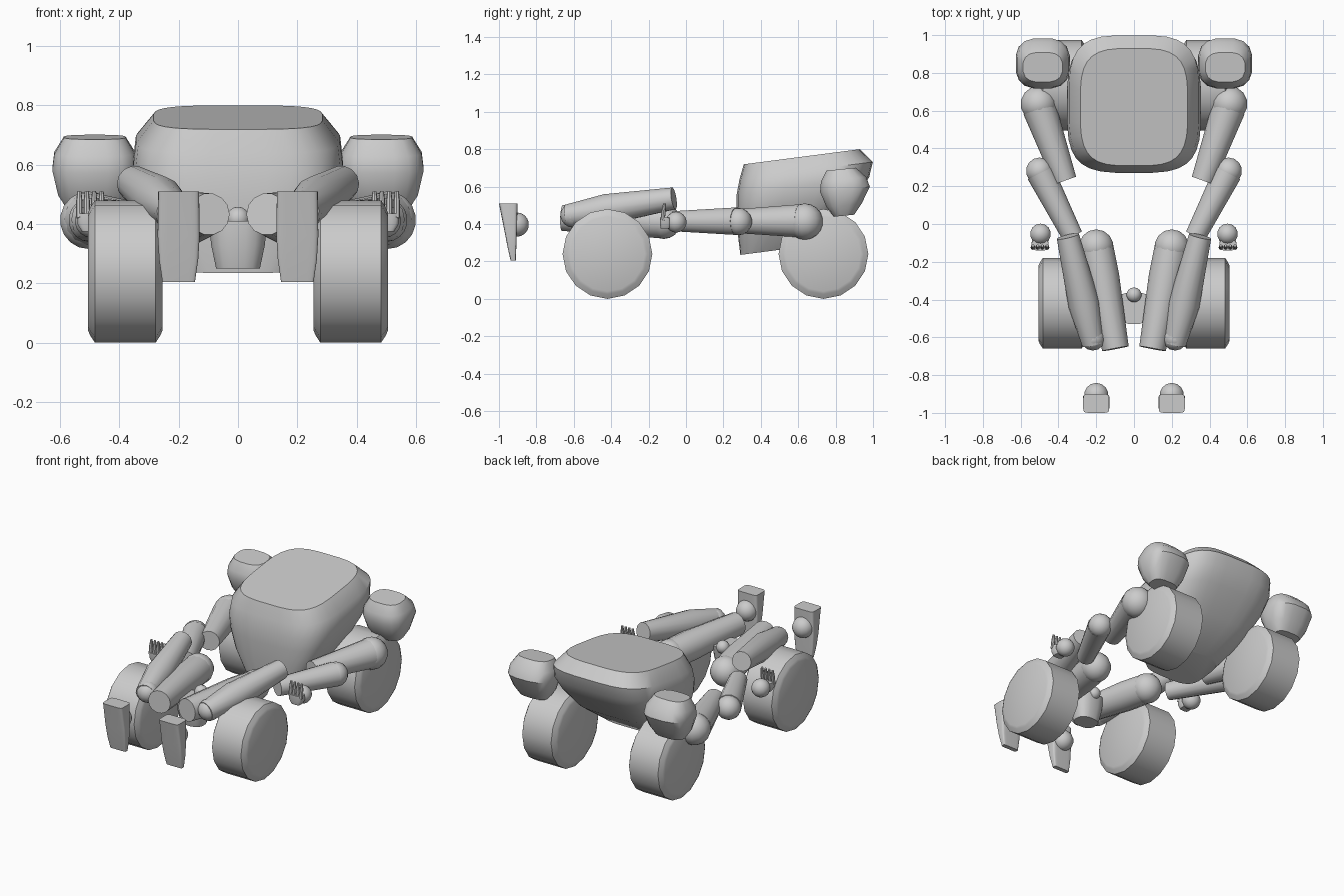
import bpy, bmesh
from math import radians, cos, sin, pi, copysign
from mathutils import Vector, Matrix

if "Cube" in bpy.data.objects:
    bpy.data.objects.remove(bpy.data.objects["Cube"])


def finish(name, bm, mirror=True, angle=35):
    bmesh.ops.recalc_face_normals(bm, faces=bm.faces)
    me = bpy.data.meshes.new(name)
    bm.to_mesh(me)
    bm.free()
    me.shade_smooth()
    me.set_sharp_from_angle(angle=radians(angle))
    ob = bpy.data.objects.new(name, me)
    bpy.context.collection.objects.link(ob)
    if mirror:
        mod = ob.modifiers.new("Mirror", 'MIRROR')
        mod.use_mirror_merge = False
    return ob


def skin(bm, rings):
    rows = [[bm.verts.new(p) for p in r] for r in rings]
    n = len(rows[0])
    for a, b in zip(rows, rows[1:]):
        for i in range(n):
            j = (i + 1) % n
            bm.faces.new((a[i], a[j], b[j], b[i]))
    bm.faces.new(rows[0])
    bm.faces.new(rows[-1])


def loft(name, rows, x=0, power=2, sides=24, tilt=0, pivot=0, mirror=True, angle=35):
    """Rows of (z, y_min, y_max, half_width), rounded-box sections."""
    bm = bmesh.new()
    rings = []
    for z, y0, y1, hx in rows:
        ring = []
        for i in range(sides):
            a = 2 * pi * (i + 0.5) / sides
            c, s = [copysign(abs(v) ** (2 / power), v) for v in (cos(a), sin(a))]
            y = (y0 + y1) / 2 + s * (y1 - y0) / 2
            ring.append((x + hx * c, y, z + tilt * (y - pivot)))
        rings.append(ring)
    skin(bm, rings)
    return finish(name, bm, mirror, angle)


def tube(name, p0, p1, profile, sides=14):
    """Turned limb from p0 to p1; profile is (fraction, radius)."""
    p0, p1 = Vector(p0), Vector(p1)
    q = (p1 - p0).to_track_quat('Z', 'Y')
    bm = bmesh.new()
    skin(bm, [[p0.lerp(p1, t) + q @ Vector((r * cos(2 * pi * i / sides), r * sin(2 * pi * i / sides), 0))
               for i in range(sides)] for t, r in profile])
    return finish(name, bm)


def ball(name, centre, r, mirror=True):
    bm = bmesh.new()
    bmesh.ops.create_uvsphere(bm, u_segments=14, v_segments=9, radius=r,
                              matrix=Matrix.Translation(centre))
    return finish(name, bm, mirror)


# Chest shell, leaning up toward the back
loft("chest", [(.275, .29, .60, .20), (.40, .275, .80, .29), (.52, .27, .92, .34),
               (.60, .27, .98, .355), (.68, .285, 1.0, .345), (.757, .308, .93, .285)],
     power=3.6, sides=32, tilt=.13, pivot=.6, mirror=False)

# Shoulder pods
loft("shoulder_pod", [(.445, .79, .90, .09), (.50, .75, .94, .125), (.585, .715, .985, .145),
                      (.64, .72, .965, .138), (.695, .75, .91, .105)],
     x=.483, power=2.8, sides=16, tilt=.1, pivot=.85)

# Wheels, rear and front
for name, y in (("rear_wheel", .735), ("front_wheel", -.42)):
    tube(name, (.255, y, .24), (.505, y, .24),
         [(0, .2), (.025, .215), (.09, .24), (.91, .24), (.975, .215), (1, .2)], 16)

# Arms
ball("shoulder_joint", (.505, .635, .413), .097)
tube("upper_arm", (.50, .61, .417), (.365, .23, .415), [(0, .09), (1, .062)])
ball("elbow_joint", (.5, .28, .413), .073)
tube("forearm", (.495, .27, .415), (.325, -.065, .415), [(0, .075), (1, .055)])

# Hands with raised fingers
ball("wrist_ball", (.495, -.053, .41), .056)
loft("palm", [(.375, -.135, -.085, .03), (.40, -.14, -.08, .045), (.435, -.14, -.085, .045)],
     x=.497, power=4, sides=16)
for i in range(4):
    fx = .46 + .025 * i
    tube("finger", (fx, -.125, .42), (fx, -.115, .51), [(0, .012), (.6, .011), (1, .007)], 8)

# Lower legs lying on top, thighs tucked beneath
tube("calf", (.35, -.065, .537), (.215, -.635, .445), [(0, .06), (.63, .083), (1, .06)])
ball("ankle_joint", (.218, -.605, .447), .066)
ball("hip_joint", (.2, -.12, .413), .093)
tube("thigh", (.2, -.12, .413), (.098, -.66, .433), [(0, .09), (.3, .092), (1, .071)])

# Pelvis cup and neck ball
loft("pelvis", [(.25, -.51, -.39, .075), (.33, -.53, -.37, .092), (.41, -.53, -.36, .1)],
     power=2.6, sides=16, mirror=False)
ball("pelvis_ball", (0, -.375, .418), .04, False)

# Detached foot plates with ankle balls
loft("foot_plate", [(.205, -.938, -.91, .055), (.28, -.955, -.907, .066),
                    (.36, -.97, -.905, .071), (.51, -1.0, -.90, .069)],
     x=.2, power=7, sides=24)
ball("foot_ball", (.2, -.905, .397), .065)
